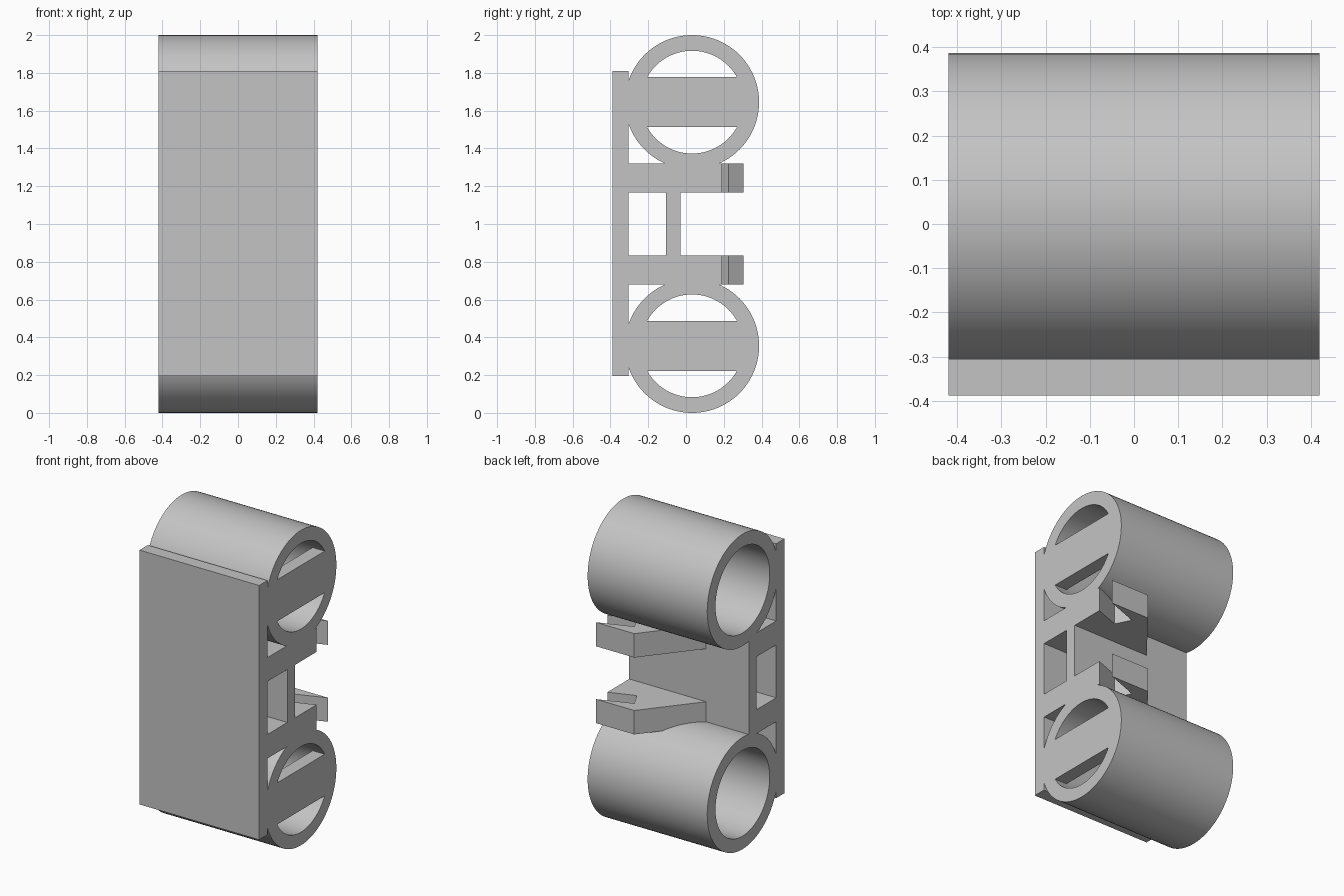
import bpy, bmesh, math
from mathutils import Matrix, Vector

cube = bpy.data.objects.get("Cube")
if cube:
    bpy.data.objects.remove(cube, do_unlink=True)

HALF = 0.42            # half width along x
MID = 1.0              # height of the mirror plane
TUBE_Y, TUBE_DZ = 0.032, 0.645
R_OUT, R_IN = 0.355, 0.272

gray = bpy.data.materials.new("plain gray")
gray.use_nodes = True
gray.diffuse_color = (0.55, 0.55, 0.55, 1)
gray.node_tree.nodes["Principled BSDF"].inputs["Base Color"].default_value = gray.diffuse_color


def finish(name, bm):
    bmesh.ops.recalc_face_normals(bm, faces=bm.faces)
    mesh = bpy.data.meshes.new(name)
    bm.to_mesh(mesh)
    bm.free()
    mesh.materials.append(gray)
    obj = bpy.data.objects.new(name, mesh)
    bpy.context.collection.objects.link(obj)
    return obj


def box(name, x, y, z):
    bm = bmesh.new()
    bmesh.ops.create_cube(bm, size=1)
    for v in bm.verts:
        v.co = [r[0] + (c + 0.5) * (r[1] - r[0]) for c, r in zip(v.co, (x, y, z))]
    return finish(name, bm)


def prism(name, outline, z0, z1):
    bm = bmesh.new()
    face = bm.faces.new([bm.verts.new((x, y, z0)) for x, y in outline])
    top = bmesh.ops.extrude_face_region(bm, geom=[face])["geom"]
    bmesh.ops.translate(bm, verts=[g for g in top if isinstance(g, bmesh.types.BMVert)],
                        vec=(0, 0, z1 - z0))
    return finish(name, bm)


def tube(name, z):
    # wall section spun around the tube's own axis
    bm = bmesh.new()
    section = [(-HALF, R_IN), (HALF, R_IN), (HALF, R_OUT), (-HALF, R_OUT)]
    verts = [bm.verts.new((x, TUBE_Y + r, z)) for x, r in section]
    edges = [bm.edges.new((verts[i], verts[(i + 1) % 4])) for i in range(4)]
    bmesh.ops.spin(bm, geom=verts + edges, cent=(0, TUBE_Y, z), axis=(1, 0, 0),
                   angle=math.tau, steps=96, use_merge=True)
    bmesh.ops.remove_doubles(bm, verts=bm.verts, dist=0.0005)
    obj = finish(name, bm)
    bpy.ops.object.select_all(action="DESELECT")
    obj.select_set(True)
    bpy.context.view_layer.objects.active = obj
    bpy.ops.object.shade_smooth_by_angle(angle=math.radians(30))
    return obj


# Front plate and the web behind it
box("front_plate", (-HALF, HALF), (-0.388, -0.305), (0.195, 1.81))
box("center_web", (-HALF, HALF), (-0.105, -0.03), (0.83, 1.175))

# Shelf outline with a slotted hook reaching backwards
shelf = [(-HALF, -0.31), (HALF, -0.31), (HALF, 0.19), (0.255, 0.13), (0.205, 0.225),
         (HALF, 0.305), (0.15, 0.305), (-0.12, -0.03), (-HALF, -0.03)]

# Mirrored upper and lower halves
for label, side in (("upper", 1), ("lower", -1)):
    center = MID + side * TUBE_DZ
    tube(label + "_tube", center)
    box(label + "_tube_crossbar", (HALF - 0.085, HALF),
        (TUBE_Y - 0.28, TUBE_Y + 0.28), (center - 0.132, center + 0.132))
    low, high = sorted((MID + side * 0.168, MID + side * 0.32))
    prism(label + "_hooked_shelf", shelf, low, high)
